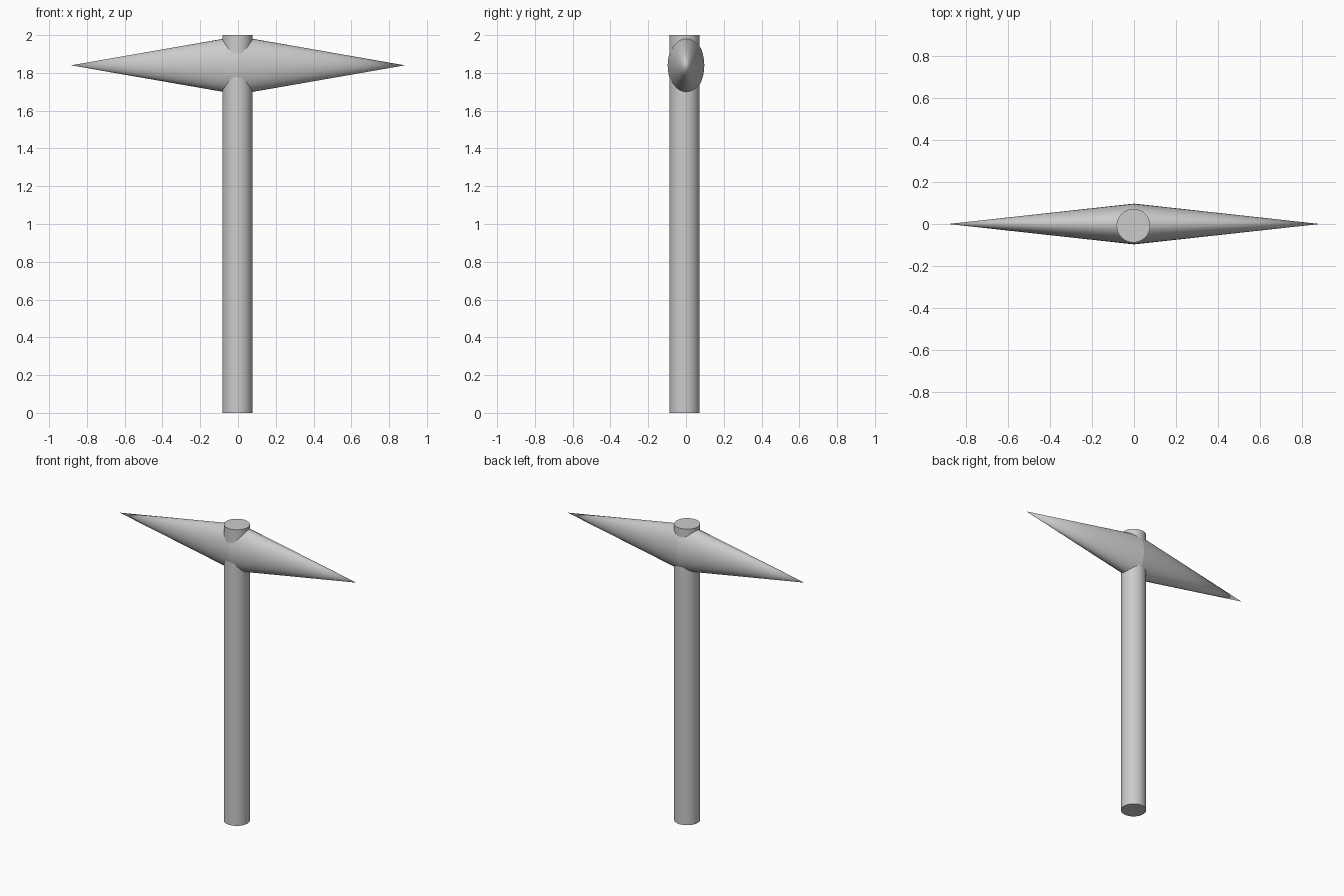
import bpy
import math

if "Cube" in bpy.data.objects:
    bpy.data.objects.remove(bpy.data.objects["Cube"])

SIDES = 32


def smooth(obj):
    bpy.ops.object.shade_smooth_by_angle(angle=math.radians(30))
    return obj


# Straight round handle
bpy.ops.mesh.primitive_cylinder_add(vertices=SIDES, radius=0.08, depth=2.0,
                                    location=(-0.003, -0.008, 1.0))
handle = bpy.context.object
handle.name = "handle"
smooth(handle)

# Two oval spikes, base to base inside the handle
HALF_LENGTH = 0.884
for name, side in (("right_spike", 1), ("left_spike", -1)):
    bpy.ops.mesh.primitive_cone_add(vertices=SIDES, radius1=1.0, radius2=0.0, depth=1.0,
                                    location=(side * HALF_LENGTH / 2, 0, 1.84),
                                    rotation=(0, side * math.pi / 2, 0))
    spike = bpy.context.object
    spike.name = name
    # local x becomes height, local y depth, local z length
    spike.scale = (0.154, 0.097, HALF_LENGTH)
    smooth(spike)
